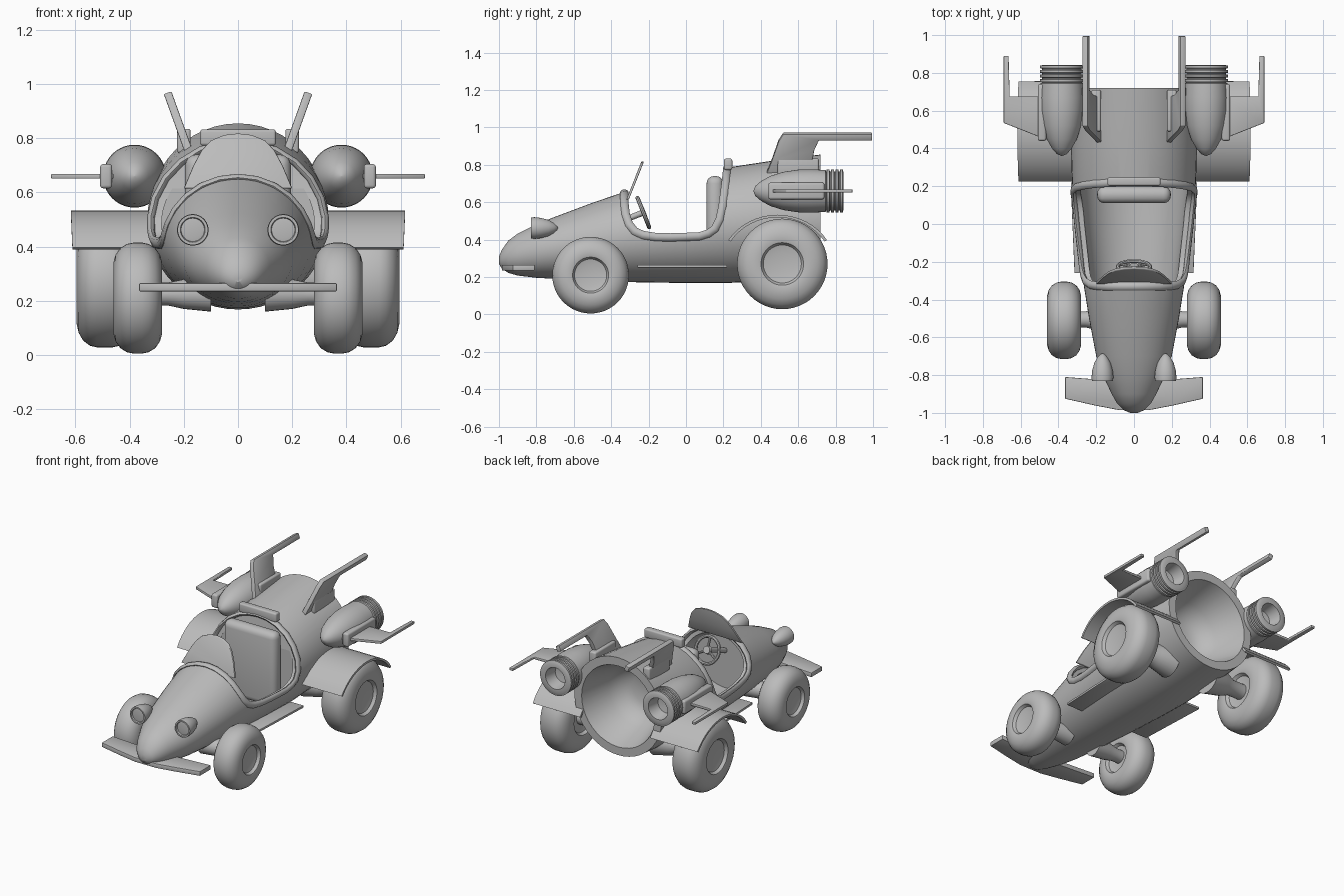
import bpy, bmesh, math
from mathutils import Vector, Matrix

if "Cube" in bpy.data.objects:
    bpy.data.objects.remove(bpy.data.objects["Cube"])

grey = bpy.data.materials.new("plain_grey")
grey.use_nodes = True
grey.diffuse_color = (0.5, 0.5, 0.5, 1)
grey.node_tree.nodes["Principled BSDF"].inputs["Base Color"].default_value = (0.5, 0.5, 0.5, 1)


def apply(ob, kind, **settings):
    mod = ob.modifiers.new(kind, kind)
    for key, value in settings.items():
        setattr(mod, key, value)
    bpy.context.view_layer.objects.active = ob
    bpy.ops.object.modifier_apply(modifier=mod.name)


def finish(name, bm, mirror=False, bevel=0, segments=2, angle=35):
    bmesh.ops.recalc_face_normals(bm, faces=bm.faces)
    mesh = bpy.data.meshes.new(name)
    bm.to_mesh(mesh)
    bm.free()
    mesh.materials.append(grey)
    ob = bpy.data.objects.new(name, mesh)
    bpy.context.collection.objects.link(ob)
    if bevel:
        apply(ob, "BEVEL", width=bevel, segments=segments)
    if mirror:
        apply(ob, "MIRROR", use_mirror_merge=False)
    smooth(ob, angle)
    return ob


def smooth(ob, angle=35):
    bpy.ops.object.select_all(action="DESELECT")
    ob.select_set(True)
    bpy.context.view_layer.objects.active = ob
    bpy.ops.object.shade_smooth_by_angle(angle=math.radians(angle))


def skin(bm, rings, cap=True, loop=False):
    """Join rings of points with quads."""
    vs = [[bm.verts.new(p) for p in ring] for ring in rings]
    n = len(vs[0])
    for a, b in zip(vs, vs[1:] + (vs[:1] if loop else [])):
        for i in range(n):
            bm.faces.new((a[i], a[(i + 1) % n], b[(i + 1) % n], b[i]))
    if cap and not loop:
        bm.faces.new(vs[0])
        bm.faces.new(vs[-1])


def lathe(name, profile, centre, axis, mirror=False, n=40, loop=False):
    """Revolve (along, radius) pairs around an axis through centre."""
    rot = Vector(axis).to_track_quat("Z", "Y").to_matrix()
    bm = bmesh.new()
    turns = [2 * math.pi * i / n for i in range(n)]
    skin(bm, [[Vector(centre) + rot @ Vector((max(r, 0.001) * math.cos(t), max(r, 0.001) * math.sin(t), a))
               for t in turns] for a, r in profile], loop=loop)
    return finish(name, bm, mirror)


def plate(name, outline, place, thick, mirror=False, bevel=0.004):
    """Extrude an outline; place(u, v, w) gives the position."""
    bm = bmesh.new()
    skin(bm, [[place(u, v, w) for u, v in outline] for w in (-thick / 2, thick / 2)])
    return finish(name, bm, mirror, bevel)


def box(name, centre, size, mirror=False, bevel=0.01, segments=3):
    bm = bmesh.new()
    bmesh.ops.create_cube(bm, size=1, matrix=Matrix.Translation(centre) @ Matrix.Diagonal((*size, 1)))
    return finish(name, bm, mirror, bevel, segments)


# Body stations: y, half width, top, bottom
STATIONS = [(-1, .02, .31, .27), (-.985, .055, .345, .245), (-.95, .09, .395, .222),
            (-.9, .118, .432, .208), (-.8, .165, .482, .196), (-.7, .2, .522, .19),
            (-.5, .238, .597, .18), (-.33, .265, .655, .173), (0, .305, .73, .168),
            (.22, .328, .785, .168), (.45, .335, .82, .18), (.72, .325, .855, .2)]


def station(y):
    for a, b in zip(STATIONS, STATIONS[1:]):
        if y <= b[0]:
            t = (y - a[0]) / (b[0] - a[0])
            return [p + (q - p) * t for p, q in zip(a, b)][1:]


def surface(y, degrees, inset=0):
    w, top, low = station(y)
    t = math.radians(degrees)
    return Vector(((w - inset) * math.cos(t), y,
                   (top + low) / 2 + ((top - low) / 2 - inset) * math.sin(t)))


def hull(ys, inset=0):
    bm = bmesh.new()
    skin(bm, [[surface(y, i * 7.5, inset) for i in range(48)] for y in ys])
    return bm


body = finish("body", hull([s[0] for s in STATIONS]))

# Cockpit opening edge as (y, angle round the hull)
EDGE = [(-.33, 90), (-.33, 75), (-.33, 60), (-.328, 45), (-.322, 30), (-.305, 16), (-.275, 6),
        (-.23, 0), (-.16, -4), (-.08, -6), (0, -7), (.07, -8), (.12, -6), (.155, -2), (.18, 7),
        (.195, 20), (.205, 35), (.213, 50), (.218, 65), (.22, 78), (.22, 90)]
edge = [surface(y, a) for y, a in EDGE]
outline = [(p.y, p.z) for p in edge] + [(.22, 1), (-.33, 1)]
opening = plate("opening_cutter", outline, lambda u, v, w: (w, u, v), 1, bevel=0)
hollow = finish("hollow_cutter", hull([-.42, -.33, -.2, 0, .1, .2], .04))
bowl = lathe("bowl_cutter", [(.42, .1), (.45, .16), (.52, .21), (.73, .275)], (0, 0, .527), (0, 1, 0))
for cutter in (opening, hollow, bowl):
    apply(body, "BOOLEAN", object=cutter, operation="DIFFERENCE", solver="EXACT")
    bpy.data.objects.remove(cutter)
smooth(body, 30)

# Raised lip round the cockpit
loop = edge + [Vector((-p.x, p.y, p.z)) for p in edge[-2:0:-1]]
bm = bmesh.new()
rings = []
for i, p in enumerate(loop):
    along = (loop[(i + 1) % len(loop)] - loop[i - 1]).normalized()
    w, top, low = station(p.y)
    out = Vector((p.x / w ** 2, 0, (p.z - (top + low) / 2) / ((top - low) / 2) ** 2)).normalized()
    side = along.cross(out).normalized()
    rings.append([p + out * .014 * math.sin(k * math.pi / 4) + side * .022 * math.cos(k * math.pi / 4)
                  for k in range(8)])
skin(bm, rings, loop=True)
finish("cockpit_rim", bm, angle=50)
box("rim_block", (0, .225, .803), (.28, .045, .06))

# Seat, windscreen and steering wheel
box("seat_back", (0, .155, .49), (.39, .09, .5), bevel=.04, segments=4)
tilt = Vector((0, .37, .93))
screen = [(-.2, 0), (.2, 0), (.165, .09), (.135, .15), (.1, .19), (.05, .212), (0, .218),
          (-.05, .212), (-.1, .19), (-.135, .15), (-.165, .09)]
plate("windscreen", screen, lambda u, v, w: Vector((u, -.312 + w, .615)) + tilt * v, .014)
HUB = Vector((0, -.228, .545))
AIM = Vector((0, .93, .37))
circle = [(.011 * math.sin(k * math.pi / 4), .085 + .011 * math.cos(k * math.pi / 4)) for k in range(8)]
lathe("steering_wheel", circle, HUB, AIM, loop=True)
lathe("steering_column", [(-.2, .016), (-.01, .016), (-.01, .028), (.012, .024)], HUB, AIM, n=16)
for k in range(3):
    t = math.radians(90 + 120 * k)
    spoke = Vector((math.cos(t), -.37 * math.sin(t), .93 * math.sin(t)))
    lathe("steering_spoke", [(0, .008), (.085, .008)], HUB, spoke, n=8)

# Headlamps
lathe("headlamp", [(-.068, .03), (-.066, .043), (-.075, .046), (-.075, .056), (-.055, .058), (-.02, .054),
                   (.02, .043), (.05, .026), (.066, .01), (.07, 0)], (.167, -.755, .462), (0, 1, 0), True)

# Front wing and running boards
plate("front_wing", [(-.365, -.81), (-.365, -.925), (-.2, -.962), (-.08, -.985), (.08, -.985),
                     (.2, -.962), (.365, -.925), (.365, -.81), (.1, -.83), (-.1, -.83)],
      lambda u, v, w: (u, v, .25 + w), .03)
plate("running_board", [(.18, -.26), (.315, -.26), (.335, .22), (.18, .22)],
      lambda u, v, w: (u, v, .257 + w), .016, True)


# Wheels and axles
def wheel(name, centre, r, h):
    half = [(h - .03, 0), (h - .03, .26 * r), (h - .022, .42 * r), (h - .003, .47 * r), (h, .52 * r),
            (h, .64 * r), (h - .008, .78 * r), (h - .025, .9 * r), (h - .05, .975 * r), (h - .075, r)]
    lathe(name, half + [(-a, b) for a, b in reversed(half)], centre, (1, 0, 0), True, 48)


wheel("front_wheel", (.37, -.51, .21), .205, .09)
wheel("rear_wheel", (.492, .515, .27), .242, .104)
lathe("front_axle", [(.1, .065), (.2, .055), (.26, .042), (.32, .042)], (0, -.505, .225), (1, 0, 0), True, 24)
lathe("rear_axle", [(.15, .1), (.27, .075), (.33, .05), (.42, .05)], (0, .515, .27), (1, 0, 0), True, 24)

# Rear fenders: curved sheets over the wheels
bm = bmesh.new()
rows = []
for i in range(17):
    t = math.radians(148 - 116 * i / 16)
    x = .605 + .012 * math.sin(t)
    rows.append([(x0, .49 + r * 1.08 * math.cos(t), .245 + r * math.sin(t))
                 for x0, r in ((.26, .288), (x, .288), (x, .274), (.26, .274))])
skin(bm, rows)
finish("rear_fender", bm, True)

# Rocket pods with ribbed hollow nozzles
pod = [(.36, 0), (.37, .026), (.4, .052), (.45, .08), (.52, .102), (.6, .114), (.67, .116), (.745, .112)]
for k in range(4):
    y = .75 + k * .024
    pod += [(y, .104), (y + .003, .116), (y + .016, .116), (y + .019, .104)]
pod += [(.843, .1), (.843, .072), (.76, .058), (.75, 0)]
lathe("rocket_pod", pod, (.382, 0, .66), (0, 1, 0), True)
box("pod_wing_mount", (.487, .59, .66), (.045, .3, .09), True, .012)
plate("pod_wing", [(.46, .445), (.69, .535), (.69, .89), (.664, .89), (.658, .675), (.46, .675)],
      lambda u, v, w: (u, v, .66 + w), .018, True)

# Tail fins leaning outwards
lean = Vector((.94, 0, -.34))
plate("tail_fin", [(.42, .73), (.46, .83), (.495, .93), (.52, .968), (.995, .968), (.995, .934),
                   (.71, .934), (.685, .88), (.66, .73)],
      lambda u, v, w: Vector((.185 + (v - .76) * .36, u, v)) + lean * w, .03, True)
box("fin_mount", (.2, .6, .79), (.05, .22, .09), True)
